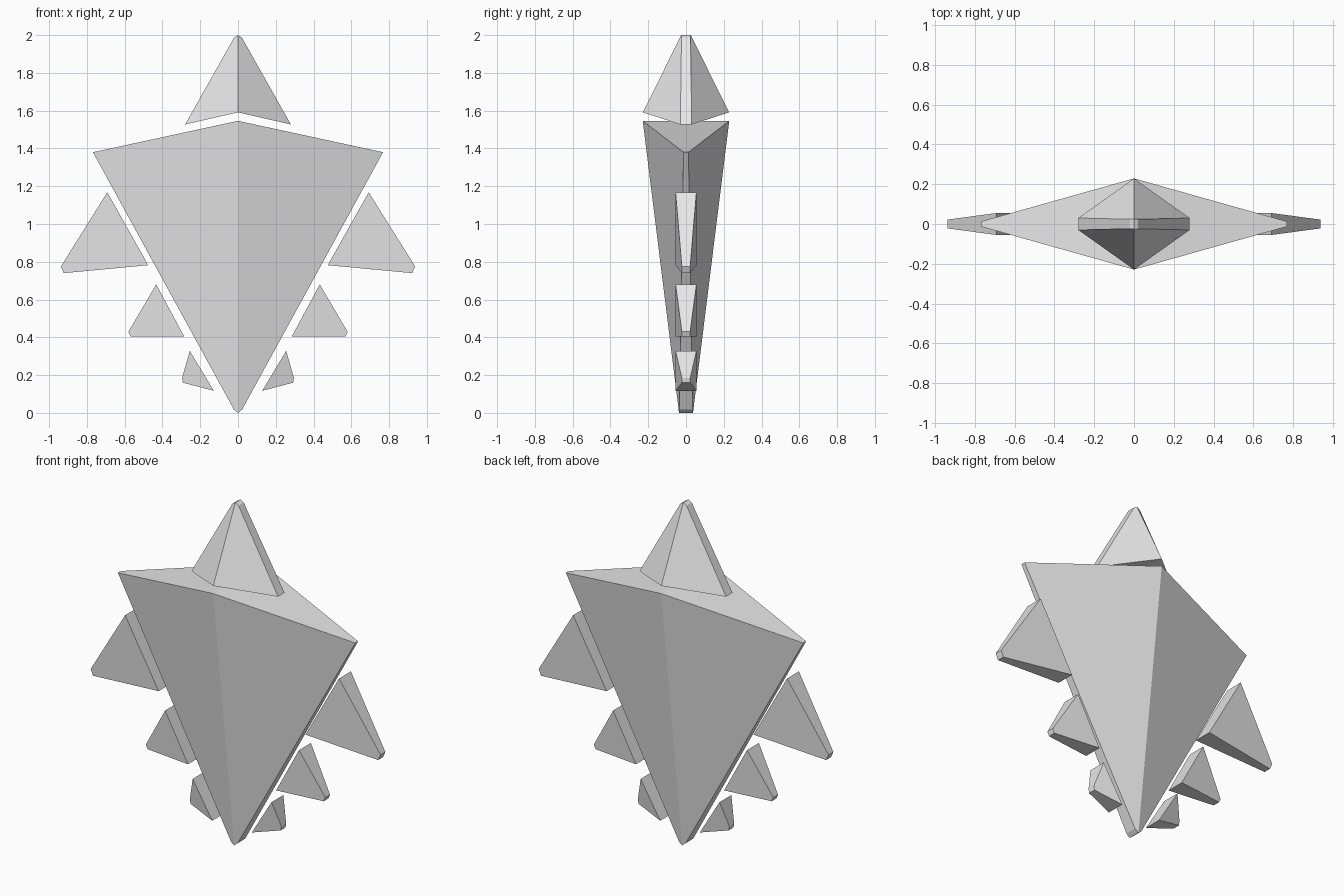
import bpy
import bmesh

cube = bpy.data.objects.get("Cube")
if cube:
    bpy.data.objects.remove(cube, do_unlink=True)

grey = bpy.data.materials.new("stone grey")
grey.use_nodes = True
grey.diffuse_color = (0.8, 0.8, 0.8, 1)
grey.node_tree.nodes["Principled BSDF"].inputs["Base Color"].default_value = (0.8, 0.8, 0.8, 1)


def finish(bm, name):
    bmesh.ops.recalc_face_normals(bm, faces=bm.faces[:])
    mesh = bpy.data.meshes.new(name)
    bm.to_mesh(mesh)
    bm.free()
    mesh.materials.append(grey)
    obj = bpy.data.objects.new(name, mesh)
    bpy.context.collection.objects.link(obj)
    return obj


def ring(bm, ridge_y, ridge_z, side_x, side_y, side_z):
    """Six points: a front and a back ridge point, and a thin edge on each side."""
    points = [(0, -ridge_y, ridge_z), (side_x, -side_y, side_z), (side_x, side_y, side_z),
              (0, ridge_y, ridge_z), (-side_x, side_y, side_z), (-side_x, -side_y, side_z)]
    return [bm.verts.new(p) for p in points]


def ridged_block(name, lower, upper):
    bm = bmesh.new()
    a, b = ring(bm, *lower), ring(bm, *upper)
    for i in range(6):
        j = (i + 1) % 6
        bm.faces.new((a[i], a[j], b[j], b[i]))
    # Each end folds along the front-to-back ridge
    for r in (a, b):
        bm.faces.new(r[:4])
        bm.faces.new(r[3:] + r[:1])
    return finish(bm, name)


def fin(name, profile, side):
    """Tapered prism: two thick inner points, two thin outer points."""
    bm = bmesh.new()
    front, back = [], []
    for (x, z), half in zip(profile, (0.055, 0.055, 0.022, 0.022)):
        front.append(bm.verts.new((side * x, -half, z)))
        back.append(bm.verts.new((side * x, half, z)))
    bm.faces.new(front)
    bm.faces.new(back[::-1])
    for i in range(4):
        j = (i + 1) % 4
        bm.faces.new((front[i], front[j], back[j], back[i]))
    return finish(bm, name)


# Large tapering body and the pointed cap floating above it
ridged_block("body", (0.037, 0, 0.022, 0.035, 0.018), (0.229, 1.546, 0.768, 0.013, 1.38))
ridged_block("top_spike", (0.229, 1.591, 0.28, 0.03, 1.527), (0.025, 2, 0.02, 0.024, 1.988))

# Three floating fins on each side: inner, top, outer, outer lower
fins = {
    "upper_fin": [(0.475, 0.782), (0.692, 1.168), (0.938, 0.775), (0.922, 0.74)],
    "middle_fin": [(0.285, 0.405), (0.433, 0.68), (0.58, 0.43), (0.57, 0.405)],
    "lower_fin": [(0.128, 0.117), (0.255, 0.328), (0.296, 0.185), (0.292, 0.16)],
}
for fin_name, outline in fins.items():
    fin("left_" + fin_name, outline, 1)
    fin("right_" + fin_name, outline, -1)
